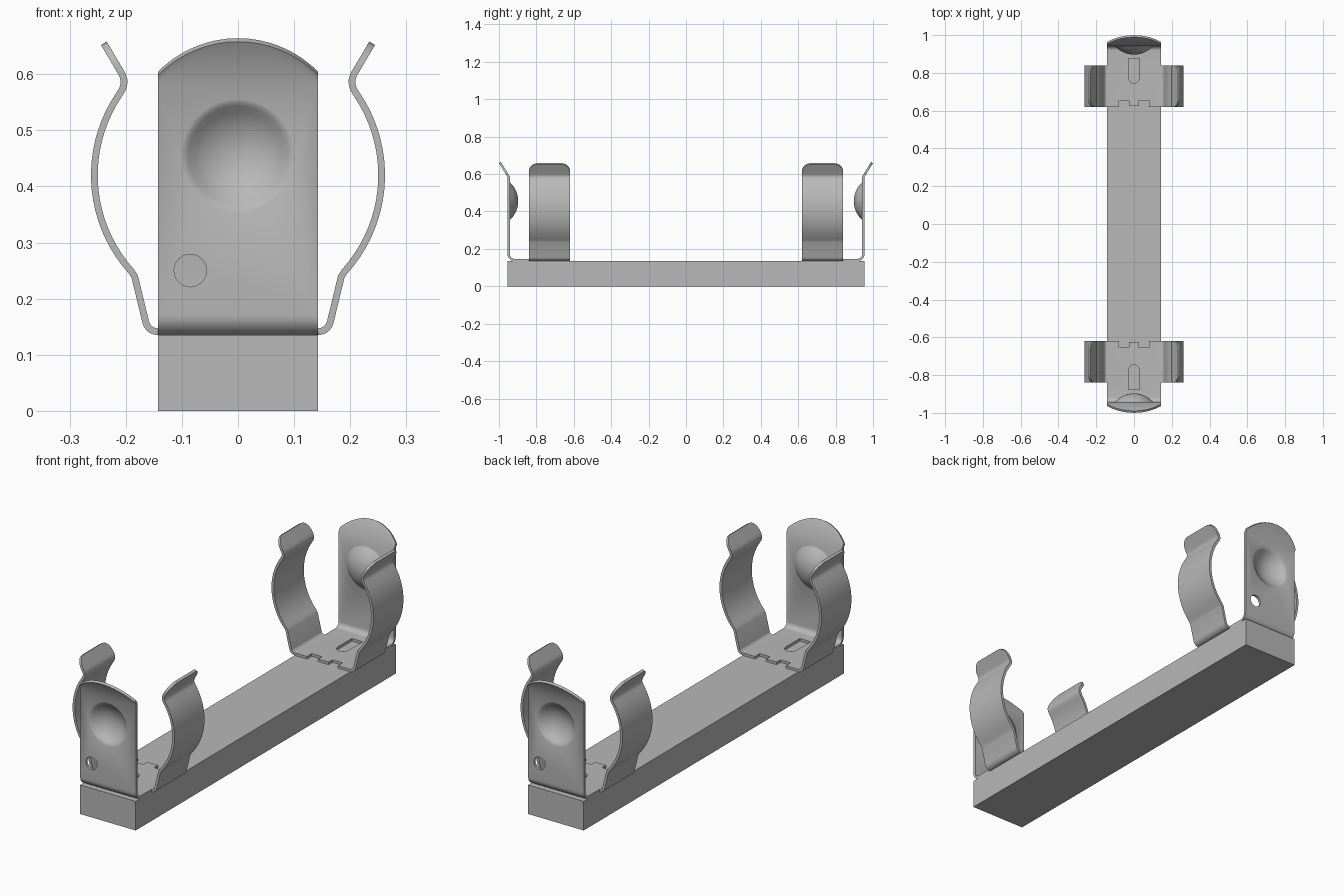
import bpy, bmesh
from math import sin, cos, pi, radians, sqrt

if "Cube" in bpy.data.objects:
    bpy.data.objects.remove(bpy.data.objects["Cube"], do_unlink=True)

HALF = 0.143      # half width of base and clip
THICK = 0.012     # sheet thickness
FLOOR = 0.141     # mid height of the clip floor
WALL = -0.948     # mid depth of the end wall
BEND = 0.03       # bend radius between floor and wall
FLARE = 0.585     # height where the lip leans outward
DOME_R, DOME_Z = 0.102, 0.455

grey = bpy.data.materials.new("plain_grey")
grey.use_nodes = True
grey.diffuse_color = (0.48, 0.48, 0.48, 1)
grey.node_tree.nodes["Principled BSDF"].inputs["Base Color"].default_value = grey.diffuse_color


def make_object(name, bm):
    mesh = bpy.data.meshes.new(name)
    bm.to_mesh(mesh)
    bm.free()
    mesh.materials.append(grey)
    obj = bpy.data.objects.new(name, mesh)
    bpy.context.collection.objects.link(obj)
    return obj


def circle(cx, cz, r, n):
    return [(cx + r * cos(2 * pi * i / n), cz + r * sin(2 * pi * i / n)) for i in range(n)]


def mirrored(half):
    return half + [(-x, v) for x, v in reversed(half)]


def sheet(bm, loops, place, normal):
    """Fill an outline with holes, placed in space by a function."""
    edges = []
    for loop in loops:
        vs = [bm.verts.new(place(*p)) for p in loop]
        edges += [bm.edges.new((a, b)) for a, b in zip(vs, vs[1:] + vs[:1])]
    bmesh.ops.triangle_fill(bm, use_beauty=True, edges=edges, normal=normal)


def strip(bm, rows, closed=False):
    """Join rows of points with quads."""
    grid = [[bm.verts.new(p) for p in row] for row in rows]
    n = len(grid[0])
    for a, b in zip(grid, grid[1:]):
        for i in range(n if closed else n - 1):
            j = (i + 1) % n
            bm.faces.new((a[i], a[j], b[j], b[i]))
    return grid


def arm_path():
    """Spring arm centre line in x, z, from the floor edge to the tip."""
    r = 0.022
    pts = [(HALF + r * sin(radians(a)), FLOOR + r - r * cos(radians(a))) for a in range(0, 76, 15)]
    pts.append((0.184, 0.239))
    pts += [(0.256 * cos(radians(a)), 0.42 + 0.256 * sin(radians(a))) for a in range(-42, 35, 4)]
    pts += [(0.206, 0.573), (0.2035, 0.581), (0.203, 0.589), (0.206, 0.599)]
    (x0, z0), (x1, z1) = pts[-1], (0.239, 0.655)
    for i in range(1, 11):
        k = sin(i / 10 * pi / 2)
        pts.append((x0 + (x1 - x0) * k, z0 + (z1 - z0) * k))
    return pts


def arm(bm, side):
    path, corner, tip = arm_path(), 0.045, 0.655
    rows = []
    for x, z in path:
        d = min(tip - z, corner)
        hw = 0.11 - corner + sqrt(max(0, corner ** 2 - (corner - d) ** 2))
        rows.append([(side * x, -0.73 - hw, z), (side * x, -0.73 + hw, z)])
    strip(bm, rows)


# Base block
bm = bmesh.new()
bmesh.ops.create_cube(bm, size=1)
bmesh.ops.scale(bm, vec=(2 * HALF, 1.91, 0.135), verts=bm.verts)
bmesh.ops.translate(bm, vec=(0, 0, 0.0675), verts=bm.verts)
make_object("base_block", bm)

# Clip floor with its notched edge and slot
bm = bmesh.new()
floor_half = [(HALF, WALL + BEND), (HALF, -0.84), (HALF, -0.62), (0.08, -0.62),
              (0.08, -0.655), (0.027, -0.655), (0.027, -0.626)]
slot = [(0.028 * cos(pi * i / 12), -0.773 + 0.028 * sin(pi * i / 12)) for i in range(13)]
slot += [(-0.028, -0.875), (0.028, -0.875)]
sheet(bm, [mirrored(floor_half), slot], lambda x, y: (x, y, FLOOR), (0, 0, 1))

# Bend from floor to wall
strip(bm, [[(s * HALF, WALL + BEND - BEND * sin(a), FLOOR + BEND - BEND * cos(a)) for s in (-1, 1)]
           for a in [i * pi / 16 for i in range(9)]])

# End wall with round hole and opening for the dome
wall = mirrored([(HALF, FLOOR + BEND), (HALF, FLARE)])
sheet(bm, [wall, circle(0, DOME_Z, DOME_R, 48), circle(-0.085, 0.25, 0.029, 24)],
      lambda x, z: (x, WALL, z), (0, -1, 0))

# Contact dome pressed inward
profile = [(DOME_R, 0), (0.097, 0.002), (0.092, 0.006)]
big_r = 0.128
for i in range(1, 9):
    r = 0.092 * (1 - i / 8.3)
    profile.append((r, 0.045 - big_r + sqrt(big_r ** 2 - r ** 2)))
rings = strip(bm, [[(x, WALL + d, z) for x, z in circle(0, DOME_Z, r, 48)] for r, d in profile], True)
bm.faces.new(rings[-1])

# Lip leaning outward with an arched top
lip_r, lip_top = 0.2, 0.661
arc = []
for i in range(25):
    x = HALF * cos(pi * i / 24)
    arc.append((x, lip_top - lip_r + sqrt(lip_r ** 2 - x ** 2)))
sheet(bm, [[(HALF, FLARE)] + arc + [(-HALF, FLARE)]],
      lambda x, z: (x, WALL - 0.61 * (z - FLARE), z), (0, -1, 0))

# Pair of spring arms
for side in (-1, 1):
    arm(bm, side)

bmesh.ops.remove_doubles(bm, verts=bm.verts, dist=0.0004)
bmesh.ops.recalc_face_normals(bm, faces=bm.faces)
front = make_object("front_clip", bm)

# Thicken the sheet, then smooth it
bpy.ops.object.select_all(action='DESELECT')
front.select_set(True)
bpy.context.view_layer.objects.active = front
solid = front.modifiers.new("thickness", 'SOLIDIFY')
solid.thickness = THICK
solid.offset = 0
solid.use_even_offset = True
bpy.ops.object.modifier_apply(modifier=solid.name)
bpy.ops.object.shade_smooth_by_angle(angle=radians(35))

# Back clip is the front one turned around
back = front.copy()
back.name = "back_clip"
back.rotation_euler.z = pi
bpy.context.collection.objects.link(back)
